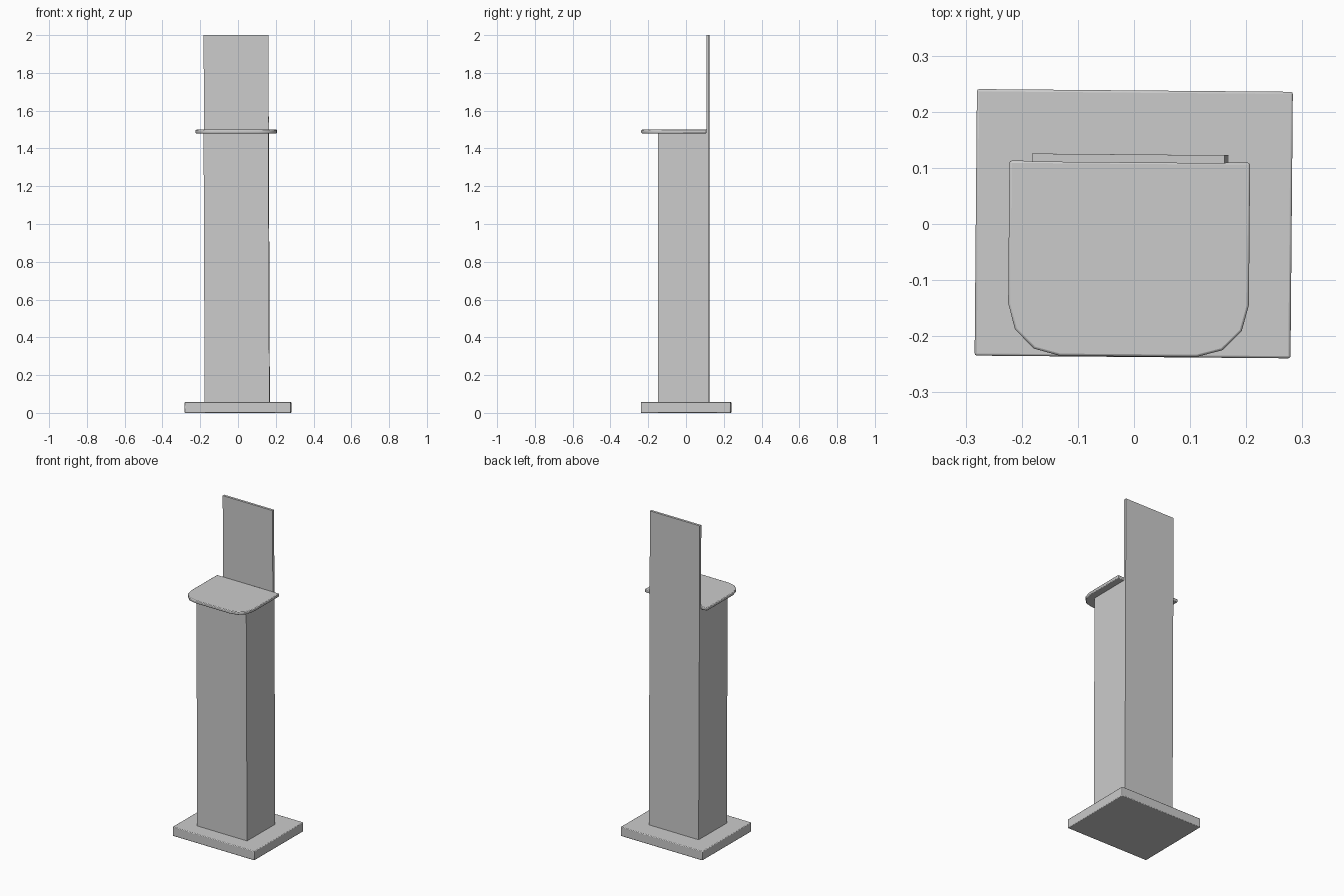
import bpy, bmesh, math
from mathutils import Matrix

cube = bpy.data.objects.get("Cube")
if cube:
    bpy.data.objects.remove(cube, do_unlink=True)

grey = bpy.data.materials.new("plain_grey")
grey.use_nodes = True
colour = (0.6, 0.6, 0.6, 1)
grey.diffuse_color = colour
grey.node_tree.nodes["Principled BSDF"].inputs["Base Color"].default_value = colour

TURN = Matrix.Rotation(math.radians(-0.5), 4, "Z")


def prism(name, outline, depth, bevel=0):
    """Extrude an outline of 3D points along a vector."""
    bm = bmesh.new()
    face = bm.faces.new([bm.verts.new(p) for p in outline])
    side = bmesh.ops.extrude_face_region(bm, geom=[face])
    moved = [g for g in side["geom"] if isinstance(g, bmesh.types.BMVert)]
    bmesh.ops.translate(bm, verts=moved, vec=depth)
    bmesh.ops.recalc_face_normals(bm, faces=bm.faces)
    mesh = bpy.data.meshes.new(name)
    bm.to_mesh(mesh)
    bm.free()
    obj = bpy.data.objects.new(name, mesh)
    bpy.context.collection.objects.link(obj)
    mesh.materials.append(grey)
    mesh.transform(TURN)
    if bevel:
        mod = obj.modifiers.new("soft_edges", "BEVEL")
        mod.width = bevel
        mod.segments = 2
        mod.limit_method = "ANGLE"
        mod.angle_limit = math.radians(50)
    bpy.ops.object.select_all(action="DESELECT")
    bpy.context.view_layer.objects.active = obj
    obj.select_set(True)
    bpy.ops.object.shade_smooth_by_angle(angle=math.radians(35))
    return obj


# Floor plate
prism("base", [(-0.282, -0.237, 0), (0.281, -0.237, 0),
               (0.281, 0.238, 0), (-0.282, 0.238, 0)], (0, 0, 0.057), 0.004)

# Column whose back wall rises into the thin upright panel
side_profile = [(-0.148, 0.05), (0.124, 0.05), (0.124, 2), (0.109, 2),
                (0.109, 1.485), (-0.148, 1.485)]
column = prism("column_and_back_panel",
               [(-0.175, y, z) for y, z in side_profile], (0.343, 0, 0))
for v in column.data.vertices:
    v.co.x -= 0.004 * v.co.z  # slight lean

# Shelf with rounded front corners
RADIUS, LEFT, RIGHT, FRONT, BACK = 0.093, -0.223, 0.206, -0.236, 0.111
outline = [(RIGHT, BACK, 1.48), (LEFT, BACK, 1.48)]
for cx, start in ((LEFT + RADIUS, 180), (RIGHT - RADIUS, 270)):
    for i in range(4):
        a = math.radians(start + 30 * i)
        outline.append((cx + RADIUS * math.cos(a),
                        FRONT + RADIUS + RADIUS * math.sin(a), 1.48))
prism("shelf", outline, (0, 0, 0.019), 0.004)
